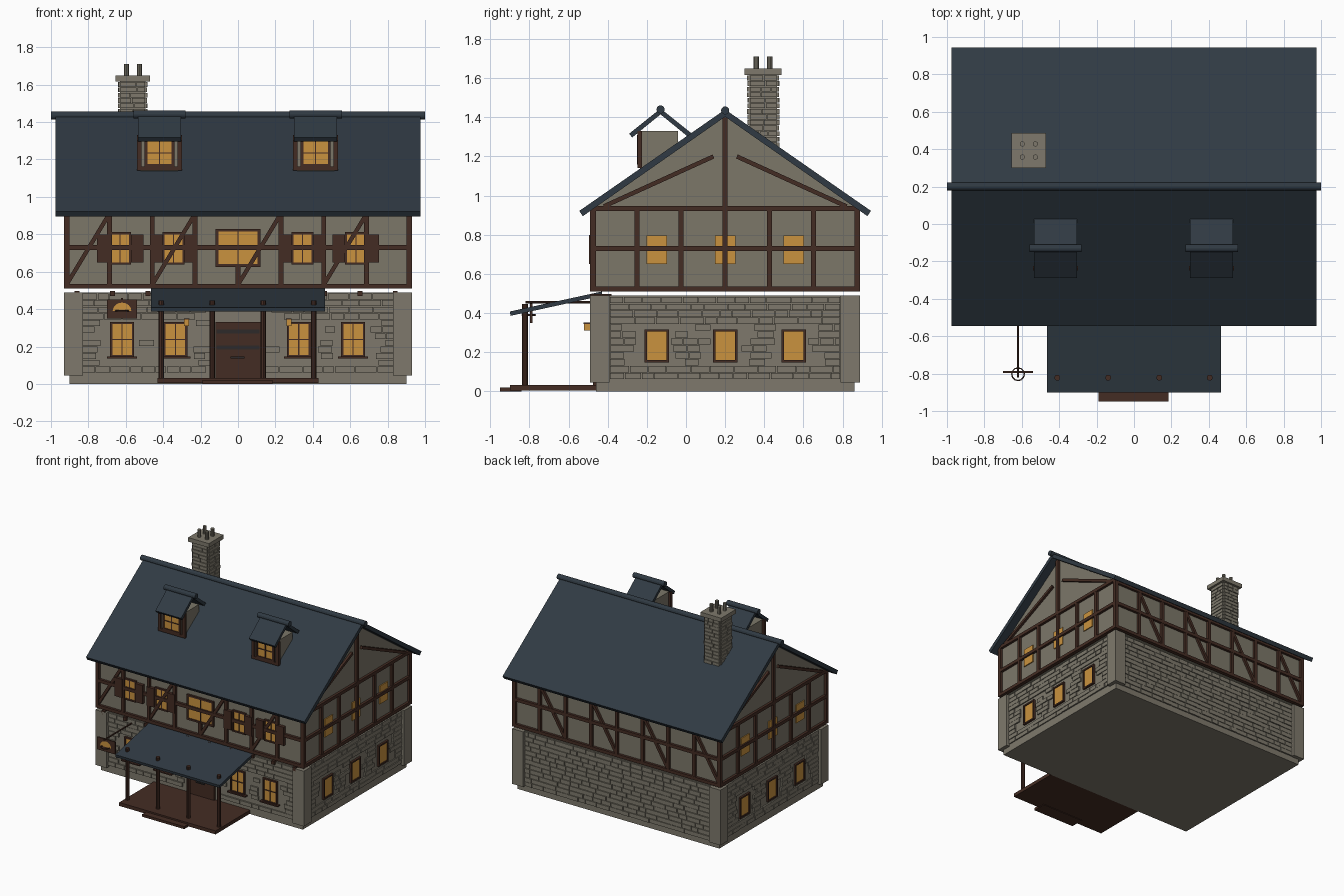
import bpy, bmesh, math, random
from mathutils import Vector, Matrix

random.seed(4)
cube = bpy.data.objects.get("Cube")
if cube:
    bpy.data.objects.remove(cube, do_unlink=True)


def material(name, srgb):
    rgb = [(c / 255 / 12.92 if c < 10 else ((c / 255 + 0.055) / 1.055) ** 2.4) for c in srgb]
    m = bpy.data.materials.new(name)
    m.use_nodes = True
    m.diffuse_color = (*rgb, 1)
    m.node_tree.nodes["Principled BSDF"].inputs["Base Color"].default_value = (*rgb, 1)
    return m


STONE = material("grey stone", (126, 121, 108))
PLASTER = material("grey plaster", (124, 119, 105))
SLATE = material("blue slate", (48, 58, 67))
WOOD = material("dark brown timber", (68, 44, 35))
GLOW = material("amber glass", (202, 146, 62))
IRON = material("dark iron", (45, 42, 42))

parts = {}


def mesh(name, mat):
    return parts.setdefault(name, (bmesh.new(), mat))[0]


def box(name, mat, x0, x1, y0, y1, z0, z1):
    size = Matrix.Diagonal((x1 - x0, y1 - y0, z1 - z0, 1))
    mid = Matrix.Translation(((x0 + x1) / 2, (y0 + y1) / 2, (z0 + z1) / 2))
    bmesh.ops.create_cube(mesh(name, mat), size=1, matrix=mid @ size)


def rod(name, mat, a, b, r, sides=10):
    a, b = Vector(a), Vector(b)
    turn = (b - a).to_track_quat('Z', 'Y').to_matrix().to_4x4()
    bmesh.ops.create_cone(mesh(name, mat), cap_ends=True, segments=sides, radius1=r, radius2=r,
                          depth=(b - a).length, matrix=Matrix.Translation((a + b) / 2) @ turn)


def prism(name, mat, profile, x0, x1):
    """Extrude a y-z outline along x."""
    bm = mesh(name, mat)
    face = bm.faces.new([bm.verts.new((x0, y, z)) for y, z in profile])
    out = bmesh.ops.extrude_face_region(bm, geom=[face])["geom"]
    bmesh.ops.translate(bm, vec=(x1 - x0, 0, 0), verts=[v for v in out if isinstance(v, bmesh.types.BMVert)])


# Wall faces: (axis of the normal, direction, plane position)
GROUND = {"front": ("y", -1, -0.46), "back": ("y", 1, 0.86), "right": ("x", 1, 0.9), "left": ("x", -1, -0.9)}
UPPER = {"front": ("y", -1, -0.47), "back": ("y", 1, 0.87), "right": ("x", 1, 0.91), "left": ("x", -1, -0.91)}


def panel(name, mat, face, u0, u1, z0, z1, depth):
    """Box standing proud of a wall face."""
    axis, sign, plane = face
    lo, hi = sorted((plane - sign * 0.01, plane + sign * depth))
    if axis == "y":
        box(name, mat, u0, u1, lo, hi, z0, z1)
    else:
        box(name, mat, lo, hi, u0, u1, z0, z1)


def brace(name, face, a, b, width, depth):
    """Slanting timber between two (u, z) points on a wall face."""
    axis, sign, plane = face
    a, b = Vector(a), Vector(b)
    mid, d = (a + b) / 2, b - a
    ang = math.atan2(d.y, d.x)
    turn = Matrix.Rotation(-ang, 4, 'Y') if axis == "y" else Matrix.Rotation(ang, 4, 'X')
    at = plane + sign * depth / 2
    pos = (mid.x, at, mid.y) if axis == "y" else (at, mid.x, mid.y)
    dims = (d.length, depth, width) if axis == "y" else (depth, d.length, width)
    bmesh.ops.create_cube(mesh(name, WOOD), size=1,
                          matrix=Matrix.Translation(pos) @ turn @ Matrix.Diagonal((*dims, 1)))


def window(name, face, u, z0, z1, hw, frame=0.012, cross=True, depth=0.016):
    panel(name + "_glass", GLOW, face, u - hw, u + hw, z0, z1, 0.008)
    if frame:
        for s in (-1, 1):
            e = u + s * (hw + frame / 2)
            panel(name + "_frame", WOOD, face, e - frame / 2, e + frame / 2, z0 - frame, z1 + frame, depth)
        for z in (z0 - frame, z1):
            panel(name + "_frame", WOOD, face, u - hw, u + hw, z, z + frame, depth)
    if cross:
        zc = (z0 + z1) / 2
        panel(name + "_bars", WOOD, face, u - 0.003, u + 0.003, z0, z1, 0.013)
        panel(name + "_bars", WOOD, face, u - hw, u + hw, zc - 0.003, zc + 0.003, 0.013)


def stones(name, face, u0, u1, z0, z1, row, holes=(), long=0.13):
    """Courses of raised blocks, leaving openings clear."""
    n = round((z1 - z0) / row)
    h = (z1 - z0) / n
    for i in range(n):
        z, u = z0 + i * h, u0
        while u < u1 - 0.01:
            v = min(u1, u + random.uniform(long * 0.45, long))
            if u1 - v < 0.03:
                v = u1
            clear = all(v < a or u > b or z + h < c or z > d for a, b, c, d in holes)
            if clear:
                panel(name, STONE, face, u + 0.002, v - 0.002, z + 0.002, z + h - 0.002, random.uniform(0.008, 0.013))
            u = v


# Ground floor with corner piers
box("ground_floor_wall", STONE, -0.9, 0.9, -0.46, 0.86, 0, 0.49)
for x in (-0.93, 0.83):
    for y in (-0.49, 0.79):
        box("corner_pier", STONE, x, x + 0.1, y, y + 0.1, 0.045, 0.49)

# Ground floor windows and masonry
side_us, front_us = (-0.15, 0.2, 0.55), (-0.62, -0.335, 0.325, 0.615)
for key in ("right", "left"):
    for u in side_us:
        window("side_ground_window", GROUND[key], u, 0.16, 0.305, 0.05, cross=False)
    stones("side_stones", GROUND[key], -0.39, 0.79, 0.06, 0.485, 0.036,
           [(u - 0.07, u + 0.07, 0.14, 0.33) for u in side_us])
for u in front_us:
    window("front_ground_window", GROUND["front"], u, 0.155, 0.32, 0.052)
    panel("front_window_sill", WOOD, GROUND["front"], u - 0.08, u + 0.08, 0.137, 0.147, 0.03)
stones("front_stones", GROUND["front"], -0.83, 0.83, 0.06, 0.485, 0.036,
       [(u - 0.085, u + 0.085, 0.13, 0.34) for u in front_us] + [(-0.13, 0.13, 0, 0.4)])
stones("back_stones", GROUND["back"], -0.83, 0.83, 0.045, 0.485, 0.036)

# Door with iron straps, and wall lanterns
panel("door", WOOD, GROUND["front"], -0.12, 0.12, 0.03, 0.33, 0.015)
for z in (0.185, 0.27):
    panel("door_strap", IRON, GROUND["front"], -0.115, 0.115, z, z + 0.02, 0.02)
panel("door_handle", IRON, GROUND["front"], -0.04, 0.035, 0.137, 0.146, 0.025)
for x in (-0.275, 0.272):
    panel("lantern", GLOW, GROUND["front"], x - 0.013, x + 0.013, 0.31, 0.345, 0.06)
    panel("lantern_cap", WOOD, GROUND["front"], x - 0.015, x + 0.015, 0.345, 0.351, 0.064)

# Joist ends between the storeys
for i in range(10):
    x = -0.86 + i * 0.189
    box("joist_end", WOOD, x - 0.013, x + 0.013, -0.49, -0.38, 0.47, 0.498)

# Upper storey and gables
prism("upper_wall", PLASTER, [(-0.47, 0.515), (0.87, 0.515), (0.87, 0.935), (0.2, 1.405), (-0.47, 0.935)], -0.91, 0.91)
T = 0.013
for key, face in UPPER.items():
    wide = key in ("front", "back")
    lo, hi, count = (-0.917, 0.917, 9) if wide else (-0.477, 0.877, 7)
    step = (hi - lo) / (count - 1)
    for z in (0.522, 0.73, 0.935 if not wide else 0.915):
        panel("timber_rail", WOOD, face, lo - T, hi + T, z - T, z + T, 0.02)
    for i in range(count):
        u = lo + i * step
        if key == "front" and i == 4:
            panel("timber_post", WOOD, face, u - T, u + T, 0.52, 0.63, 0.019)
        else:
            panel("timber_post", WOOD, face, u - T, u + T, 0.52, 0.93, 0.019)
        if wide and i % 2 == 0 and i < count - 1:
            brace("timber_brace", face, (u, 0.53), (u + step, 0.91), 0.022, 0.018)
    if not wide:
        panel("gable_post", WOOD, face, 0.2 - T, 0.2 + T, 0.93, 1.4, 0.02)
        for s in (-1, 1):
            brace("gable_brace", face, (0.2 + s * 0.62, 0.945), (0.2 + s * 0.06, 1.2), 0.022, 0.018)
        for u in side_us:
            window("side_upper_window", face, u, 0.65, 0.795, 0.052, frame=0, cross=False)

# Upper front windows with shutters
front = UPPER["front"]
window("middle_upper_window", front, 0, 0.64, 0.815, 0.105, frame=0.014)
for u in (-0.63, -0.345, 0.345, 0.63):
    window("upper_window", front, u, 0.65, 0.8, 0.048, frame=0.011)
    for s in (-1, 1):
        c = u + s * 0.092
        panel("shutter", WOOD, front, c - 0.033, c + 0.033, 0.65, 0.8, 0.026)

# Main roof and ridge
for s in (-1, 1):
    pts = [(0, 1.44), (0.745, 0.922), (0.727, 0.895), (0, 1.403)]
    prism("main_roof", SLATE, [(0.2 + s * y, z) for y, z in pts], -0.975, 0.975)
rod("ridge_roll", SLATE, (-1, 0.2, 1.435), (1, 0.2, 1.435), 0.021, 12)

# Dormers
DORMER = ("y", -1, -0.235)
for x in (-0.42, 0.415):
    box("dormer_body", PLASTER, x - 0.1, x + 0.1, -0.235, -0.04, 1.13, 1.33)
    window("dormer_window", DORMER, x, 1.175, 1.295, 0.065, frame=0.015)
    panel("dormer_trim", WOOD, DORMER, x - 0.12, x + 0.12, 1.14, 1.162, 0.014)
    panel("dormer_trim", WOOD, DORMER, x - 0.12, x + 0.12, 1.305, 1.33, 0.014)
    for s in (-1, 1):
        panel("dormer_trim", WOOD, DORMER, x + s * 0.108 - 0.012, x + s * 0.108 + 0.012, 1.14, 1.33, 0.014)
        pts = [(0, 1.445), (0.16, 1.317), (0.145, 1.297), (0, 1.415)]
        prism("dormer_roof", SLATE, [(-0.13 + s * y, z) for y, z in pts], x - 0.115, x + 0.115)
    rod("dormer_ridge", SLATE, (x - 0.14, -0.13, 1.44), (x + 0.14, -0.13, 1.44), 0.021, 12)

# Chimney with cap and pots
box("chimney", STONE, -0.63, -0.495, 0.325, 0.465, 1.15, 1.62)
for face, a, b in ((("x", -1, -0.63), 0.325, 0.465), (("x", 1, -0.495), 0.325, 0.465),
                   (("y", -1, 0.325), -0.63, -0.495), (("y", 1, 0.465), -0.63, -0.495)):
    stones("chimney_stones", face, a, b, 1.16, 1.615, 0.028, long=0.09)
box("chimney_cap", STONE, -0.655, -0.47, 0.3, 0.487, 1.617, 1.65)
for x in (-0.597, -0.527):
    for y in (0.358, 0.428):
        rod("chimney_pot", STONE, (x, y, 1.64), (x, y, 1.71), 0.014, 10)

# Porch
box("porch_deck", WOOD, -0.43, 0.43, -0.9, -0.45, 0.004, 0.032)
box("porch_step", WOOD, -0.19, 0.185, -0.95, -0.84, 0, 0.02)
prism("porch_roof", SLATE, [(-0.9, 0.408), (-0.43, 0.51), (-0.43, 0.488), (-0.896, 0.386)], -0.465, 0.465)
for x in (-0.41, -0.138, 0.135, 0.405):
    rod("porch_post", WOOD, (x, -0.822, 0.03), (x, -0.822, 0.447), 0.016, 10)

# Hanging sign: bracket, framed board, plain amber plate and ring
SX = -0.62
rod("sign_bracket", WOOD, (SX, -0.46, 0.455), (SX, -0.82, 0.455), 0.006, 8)
box("sign_board", WOOD, SX - 0.08, SX + 0.08, -0.797, -0.785, 0.35, 0.45)
bm = mesh("sign_plate", GLOW)
arc = [(SX + 0.05 * math.cos(t * math.pi / 8), -0.801, 0.39 + 0.045 * math.sin(t * math.pi / 8)) for t in range(9)]
bm.faces.new([bm.verts.new(p) for p in reversed(arc)])
ring = [(SX + 0.034 * math.cos(t * math.pi / 6), -0.803 + 0.034 * math.sin(t * math.pi / 6), 0.39) for t in range(12)]
for i, p in enumerate(ring):
    rod("sign_ring", WOOD, p, ring[i - 1], 0.004, 6)

# Turn every part into an object
for name, (bm, mat) in parts.items():
    bmesh.ops.recalc_face_normals(bm, faces=bm.faces)
    data = bpy.data.meshes.new(name)
    bm.to_mesh(data)
    bm.free()
    data.materials.append(mat)
    bpy.context.collection.objects.link(bpy.data.objects.new(name, data))
